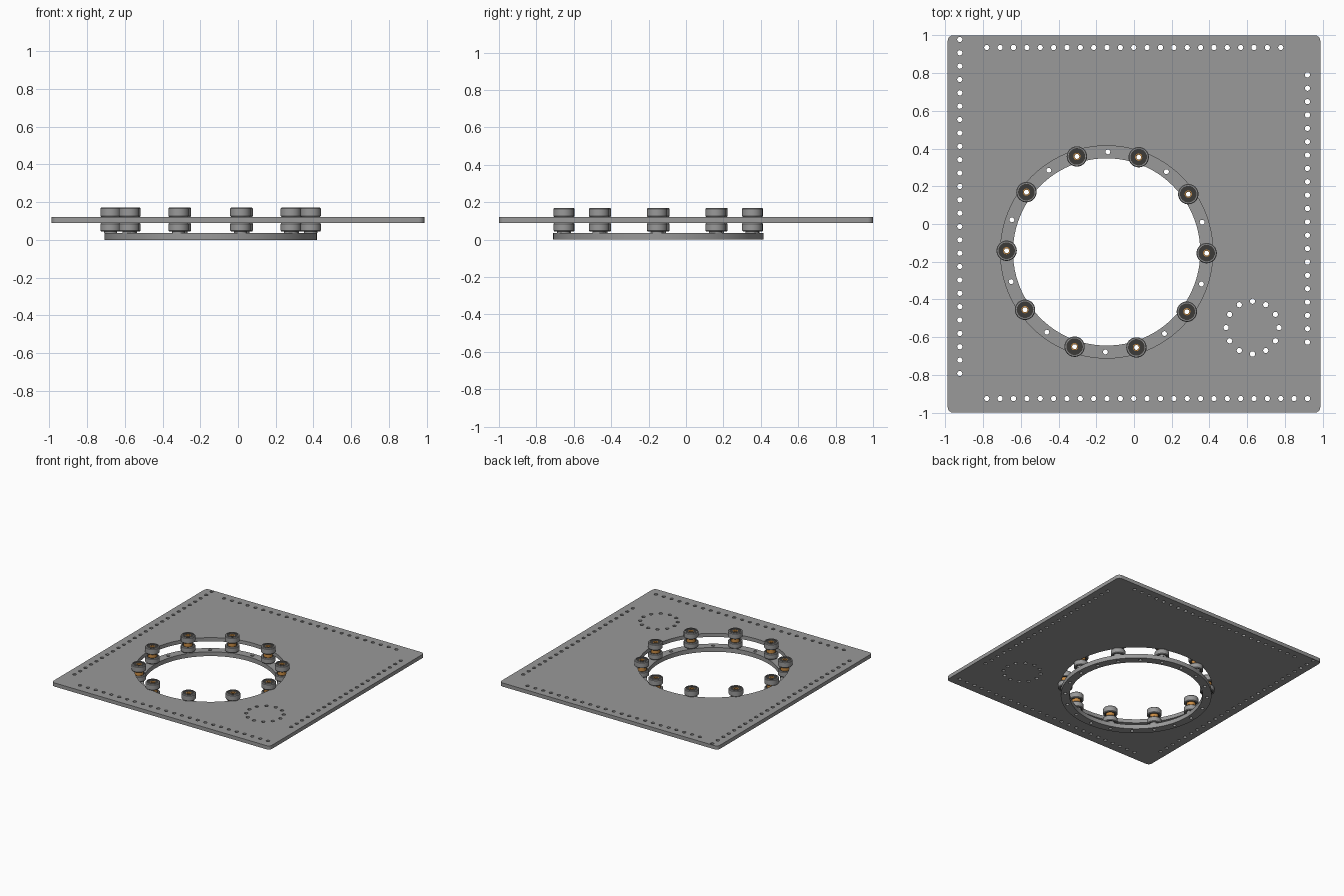
import bpy, bmesh, math
from math import cos, sin, pi, radians

cube = bpy.data.objects.get("Cube")
if cube:
    bpy.data.objects.remove(cube, do_unlink=True)


def material(name, rgb):
    m = bpy.data.materials.new(name)
    m.use_nodes = True
    m.diffuse_color = (*rgb, 1)
    m.node_tree.nodes["Principled BSDF"].inputs["Base Color"].default_value = (*rgb, 1)
    return m


GREY = material("grey metal", (0.32, 0.32, 0.32))
DARK = material("dark shield", (0.045, 0.043, 0.04))
BRASS = material("orange brass", (0.6, 0.27, 0.06))

CX, CY = -0.145, -0.148      # turntable centre
PITCH_R = 0.53               # radius of the roller circle
RIM_R = 0.5625
HOLE_R = 0.014
STEP = 0.0708                # spacing of the edge holes
TURN = radians(-0.7)


def circle(x, y, r, n, start=0.0):
    return [(x + r * cos(start + 2 * pi * i / n), y + r * sin(start + 2 * pi * i / n))
            for i in range(n)]


def rounded_rect(hx, hy, r, n=6):
    pts = []
    for k, (sx, sy) in enumerate([(1, 1), (-1, 1), (-1, -1), (1, -1)]):
        for i in range(n + 1):
            a = k * pi / 2 + i * pi / 2 / n
            pts.append((sx * (hx - r) + r * cos(a), sy * (hy - r) + r * sin(a)))
    return pts


def finish(ob):
    """Weld, orient and shade a mesh object."""
    bm = bmesh.new()
    bm.from_mesh(ob.data)
    bmesh.ops.remove_doubles(bm, verts=bm.verts, dist=1e-5)
    bmesh.ops.recalc_face_normals(bm, faces=bm.faces)
    bm.to_mesh(ob.data)
    bm.free()
    bpy.ops.object.select_all(action='DESELECT')
    ob.select_set(True)
    bpy.context.view_layer.objects.active = ob
    bpy.ops.object.shade_smooth_by_angle()


def sheet(name, loops, z0, z1, mat):
    """Extruded flat outline; every loop after the first is a hole."""
    cu = bpy.data.curves.new(name, 'CURVE')
    cu.dimensions = '2D'
    cu.fill_mode = 'BOTH'
    cu.extrude = (z1 - z0) / 2
    for pts in loops:
        sp = cu.splines.new('POLY')
        sp.points.add(len(pts) - 1)
        for p, (x, y) in zip(sp.points, pts):
            p.co = (x, y, 0, 1)
        sp.use_cyclic_u = True
    cu.materials.append(mat)
    ob = bpy.data.objects.new(name, cu)
    bpy.context.collection.objects.link(ob)
    ob.location.z = (z0 + z1) / 2
    bpy.ops.object.select_all(action='DESELECT')
    ob.select_set(True)
    bpy.context.view_layer.objects.active = ob
    bpy.ops.object.convert(target='MESH')
    finish(bpy.context.object)


def lathe(name, profile, mat, n=32):
    """Closed (radius, z) profile revolved about z."""
    bm = bmesh.new()
    rings = [[bm.verts.new((r * cos(2 * pi * i / n), r * sin(2 * pi * i / n), z))
              for i in range(n)] for r, z in profile]
    for a, b in zip(rings, rings[1:] + rings[:1]):
        for i in range(n):
            j = (i + 1) % n
            bm.faces.new((a[i], a[j], b[j], b[i]))
    me = bpy.data.meshes.new(name)
    bm.to_mesh(me)
    bm.free()
    me.materials.append(mat)
    ob = bpy.data.objects.new(name, me)
    bpy.context.collection.objects.link(ob)
    finish(ob)
    return ob


def tube(name, r0, r1, z0, z1, mat):
    return lathe(name, [(r0, z0), (r1, z0), (r1, z1), (r0, z1)], mat)


# Base plate with edge holes, a small bolt circle and the large opening
hole_spots = [(-0.923, 0.978 - i * STEP) for i in range(26)]
hole_spots += [(-0.78 + i * STEP, 0.935) for i in range(23)]
hole_spots += [(0.919, 0.79 - i * STEP) for i in range(21)]
hole_spots += [(-0.78 + i * STEP, -0.925) for i in range(25)]
hole_spots += circle(0.628, -0.549, 0.14, 12)
loops = [rounded_rect(0.987, 1.0, 0.03), circle(CX, CY, RIM_R, 96)]
loops += [circle(x, y, HOLE_R, 12) for x, y in hole_spots]
sheet("base_plate", loops, 0.09, 0.12, GREY)

# Lower ring with twenty holes
loops = [circle(CX, CY, RIM_R, 96), circle(CX, CY, 0.496, 96)]
loops += [circle(x, y, 0.013, 16) for x, y in circle(CX, CY, PITCH_R, 20, TURN)]
sheet("lower_ring", loops, 0.0, 0.035, GREY)

# One roller: two bearings around a brass sleeve and spacer
parts = []
for label, z0, z1 in [("lower", 0.044, 0.089), ("upper", 0.121, 0.17)]:
    c = 0.005
    parts.append(lathe(label + "_race", [
        (0.044, z0), (0.05, z0), (0.054, z0 + c), (0.054, z1 - c),
        (0.05, z1), (0.044, z1)], GREY))
    parts.append(tube(label + "_shield", 0.019, 0.044, z0 + 0.003, z1 - 0.003, DARK))
parts.append(tube("sleeve", 0.013, 0.019, 0.035, 0.167, BRASS))
parts.append(tube("spacer", 0.019, 0.033, 0.085, 0.125, BRASS))
parts.append(tube("washer", 0.019, 0.035, 0.035, 0.047, GREY))

# Repeat the roller around the ring
for k, (x, y) in enumerate(circle(CX, CY, PITCH_R, 10, TURN)):
    for part in parts:
        ob = part
        if k:
            ob = part.copy()
            bpy.context.collection.objects.link(ob)
        ob.location = (x, y, 0)
